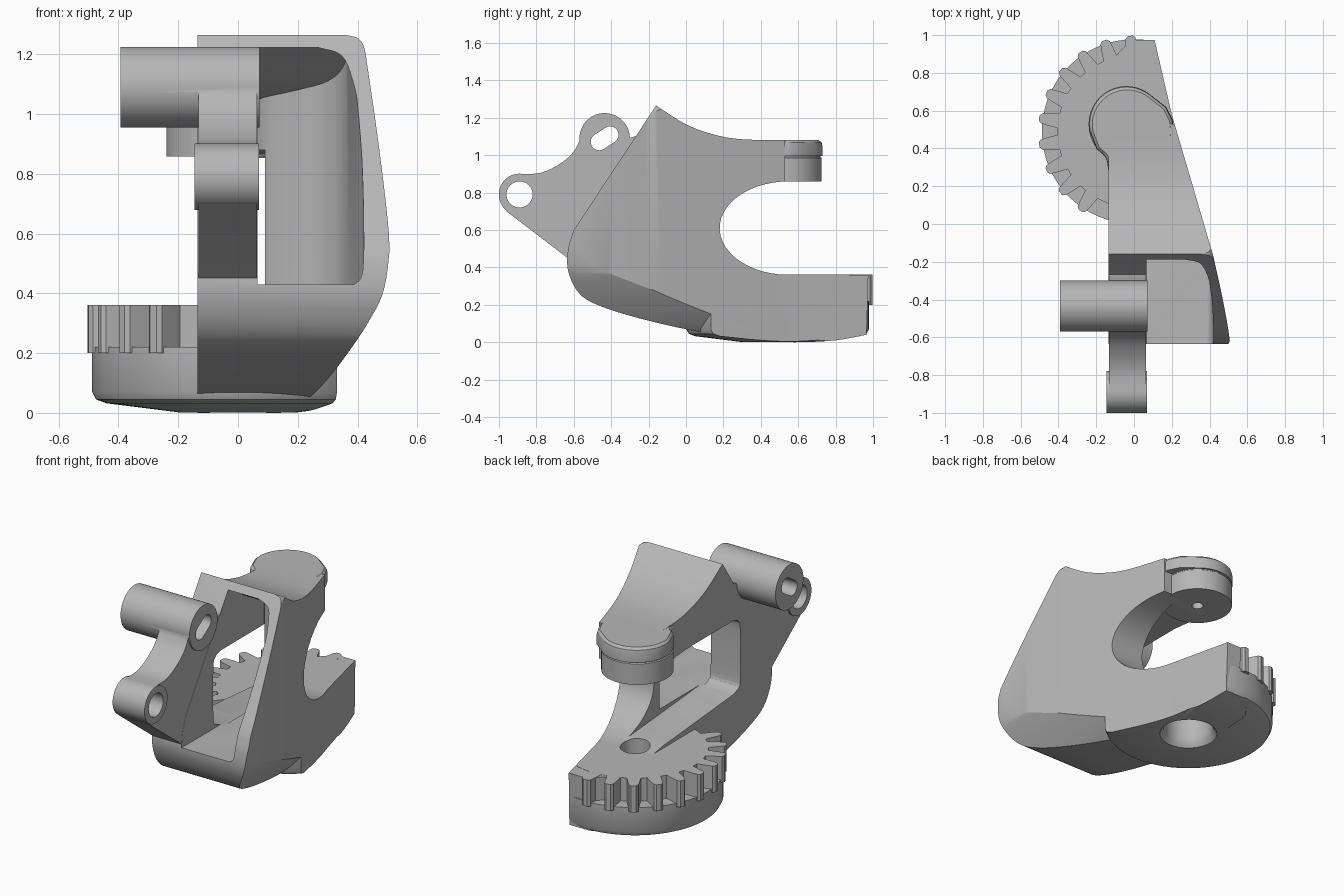
import bpy, bmesh
from math import sin, cos, radians
from mathutils import Vector

cube = bpy.data.objects.get("Cube")
if cube:
    bpy.data.objects.remove(cube, do_unlink=True)

grey = bpy.data.materials.new("plain_grey")
grey.use_nodes = True
grey.diffuse_color = (0.47, 0.47, 0.47, 1)
for node in grey.node_tree.nodes:
    if node.type == 'BSDF_PRINCIPLED':
        node.inputs["Base Color"].default_value = grey.diffuse_color


def smooth(pts, n=5):
    """Open Catmull-Rom curve through the points."""
    p = [Vector(q) for q in pts]
    p = [2 * p[0] - p[1]] + p + [2 * p[-1] - p[-2]]
    out = []
    for a, b, c, d in zip(p, p[1:], p[2:], p[3:]):
        for i in range(n):
            t = i / n
            out.append(tuple(0.5 * (2 * b + (c - a) * t + (2 * a - 5 * b + 4 * c - d) * t ** 2
                                    + (3 * b - a - 3 * c + d) * t ** 3)))
    return out + [tuple(pts[-1])]


def arc(cx, cy, rx, ry, a0, a1, n=24):
    angles = [radians(a0 + (a1 - a0) * i / n) for i in range(n + 1)]
    return [(cx + rx * cos(a), cy + ry * sin(a)) for a in angles]


def circle(cx, cy, r, n=48):
    return arc(cx, cy, r, r, 0, 360, n)[:-1]


def loft(name, rings):
    """Solid skinned through rings of equal length."""
    bm = bmesh.new()
    rows = [[bm.verts.new(v) for v in ring] for ring in rings]
    for lo, hi in zip(rows, rows[1:]):
        for i in range(len(lo)):
            bm.faces.new((lo[i - 1], lo[i], hi[i], hi[i - 1]))
    bm.faces.new(rows[0])
    bm.faces.new(rows[-1])
    bmesh.ops.recalc_face_normals(bm, faces=bm.faces)
    mesh = bpy.data.meshes.new(name)
    bm.to_mesh(mesh)
    bm.free()
    mesh.materials.append(grey)
    obj = bpy.data.objects.new(name, mesh)
    bpy.context.collection.objects.link(obj)
    return obj


def prism(name, pts, axis, lo, hi):
    place = {'x': lambda a, b, h: (h, a, b),
             'y': lambda a, b, h: (a, h, b),
             'z': lambda a, b, h: (a, b, h)}[axis]
    return loft(name, [[place(a, b, h) for a, b in pts] for h in (lo, hi)])


def lathe(name, cx, cy, profile):
    return loft(name, [[(x, y, z) for x, y in circle(cx, cy, r, 64)] for r, z in profile])


def combine(obj, other, operation, keep=False):
    mod = obj.modifiers.new("combine", 'BOOLEAN')
    mod.operation = operation
    mod.solver = 'EXACT'
    mod.object = other
    bpy.context.view_layer.objects.active = obj
    bpy.ops.object.modifier_apply(modifier=mod.name)
    if not keep:
        bpy.data.objects.remove(other, do_unlink=True)


# Outer shell: plan outline trimmed by the side and front outlines
flank = smooth([(.515, -.75), (.505, -.6), (.47, -.4), (.42, -.17)]) + [(.2, .58), (.11, .97), (.05, 1.2)]
shell = prism("shell", flank + [(-.02, 1.2), (-.02, .97), (-.135, .85), (-.135, -.75)], 'z', -.1, 1.4)

roof = smooth([(-.16, 1.265), (0, 1.165), (.15, 1.11), (.3, 1.085), (.53, 1.08)])
throat = [(.53, .86)] + arc(.55, .61, .37, .25, 95, 270)
belly = smooth([(.965, .04), (.8, .01), (.6, 0), (.4, .005), (.1, .05), (-.2, .115),
                (-.45, .19), (-.57, .26), (-.63, .38), (-.63, .5), (-.6, .6)])
side = prism("side_outline", roof + throat + [(.975, .36)] + belly, 'x', -1, 1)
combine(shell, side, 'INTERSECT')

edge = smooth([(.36, 1.265), (.405, 1.25), (.43, 1.19), (.47, .95), (.5, .74), (.51, .6), (.49, .42),
               (.44, .31), (.36, .19), (.28, .09), (.21, .03), (.13, -.005)])
front = prism("front_outline", [(-.3, 1.3), (.3, 1.3)] + edge + [(.1, -.05), (-.3, -.05)], 'y', -2, 2)
combine(shell, front, 'INTERSECT')

# Hollow behind the sloping front opening
inner = smooth([(.42, -.9), (.42, -.55), (.405, -.35), (.36, -.1), (.3, .0), (.2, .06), (.1, .12), (.065, .16)])
cavity = prism("cavity", [(.065, -.9)] + inner, 'z', .3, 1.5)
ceiling = prism("ceiling", [(-1, .43), (.4, .43), (.4, 1.02)]
                + smooth([(.3, 1.03), (.15, 1.05), (0, 1.11), (-.17, 1.225)]) + [(-1, 1.9)], 'x', -.5, .9)
combine(cavity, ceiling, 'INTERSECT')
mouth = smooth([(.37, .42), (.41, .45), (.42, .52), (.42, .7), (.405, 1.0),
                (.375, 1.14), (.34, 1.2), (.27, 1.222)])
mouth = prism("mouth", [(-.2, .42)] + mouth + [(-.2, 1.222)], 'y', -2, 2)
combine(cavity, mouth, 'INTERSECT')
combine(shell, cavity, 'DIFFERENCE')

# Hinge plate with two tubular lugs
web = smooth([(-.89, .9), (-.78, .905), (-.68, .95), (-.6, 1.02), (-.55, 1.12)])
plate = prism("hinge_plate", [(-.96, .70), (-.62, .44), (-.5, .33), (-.1, .33), (-.1, 1.1), (-.24, 1.11),
                              (-.31, 1.09), (-.4, 1.12)] + web[::-1] + [(-.96, .8)], 'x', -.132, .064)
for y, z, r, lo, hi in ((-.89, .79, .111, -.145, .07), (-.435, 1.09, .135, -.393, .072)):
    combine(plate, prism("lug", circle(y, z, r), 'x', lo, hi), 'UNION')

combine(plate, prism("pin_hole", circle(-.89, .79, .07), 'x', -1, 1), 'DIFFERENCE')
slot = arc(.035, 0, .045, .045, -90, 90, 12) + arc(-.035, 0, .045, .045, 90, 270, 12)
tilt = radians(33)
slot = [(-.435 + a * cos(tilt) - b * sin(tilt), 1.09 + a * sin(tilt) + b * cos(tilt)) for a, b in slot]
combine(plate, prism("slot_hole", slot, 'x', -1, 1), 'DIFFERENCE')

# Window through the plate side, running back into the throat
window = smooth([(-.26, .43), (-.31, .45), (-.33, .5), (-.33, .8), (-.31, .86), (-.26, .88)])
window = prism("window", window + [(.2, .88), (.5, .85), (.5, .37), (.3, .385)], 'x', -.5, .09)
combine(shell, window, 'DIFFERENCE', keep=True)
combine(plate, window, 'DIFFERENCE')

# Lower disc and the toothed wheel on it, trimmed by the flank
disc = lathe("lower_disc", 0, .49, [(.2, .002), (.44, .032), (.475, .045), (.488, .07), (.488, .22)])
teeth = []
for k in range(10):
    for offset, r in ((-5.5, .405), (-4, .46), (-3, .495), (-1.5, .507),
                      (1.5, .507), (3, .495), (4, .46), (5.5, .405)):
        a = radians(92 + 16 * k + offset)
        teeth.append((r * cos(a), .49 + r * sin(a)))
rest = arc(0, .49, .405, .405, 250, 440, 30)
gear = prism("toothed_wheel", teeth + rest, 'z', .2, .361)
trim = prism("flank_trim", flank + [(-1, 1.2), (-1, -.75)], 'z', -1, 2)
combine(disc, trim, 'INTERSECT', keep=True)
combine(gear, trim, 'INTERSECT')

# Stepped pivot hole through the lower arm
bore = lathe("pivot_hole", 0, .49, [(.17, -.05), (.165, .005), (.145, .03), (.138, .06),
                                    (.138, .24), (.083, .24), (.083, .6)])
for part in (shell, disc):
    combine(part, bore, 'DIFFERENCE', keep=True)
combine(gear, bore, 'DIFFERENCE')

# Rounded end of the upper arm with the pad below it
cap_outline = smooth([(-.135, .28), (-.15, .35), (-.2, .4)]) + arc(-.04, .53, .2, .2, 190, 48) \
    + [(.17, .62), (.205, .55), (.21, .5), (.2, .3)]
rings = []
for z, scale in ((.995, 1), (1.045, 1), (1.068, .98), (1.081, .92)):
    rings.append([(-.0 + x * scale, .48 + (y - .48) * scale, z) for x, y in cap_outline])
cap = loft("upper_arm_end", rings)
pad = lathe("upper_pad", -.04, .525, [(.2, .858), (.2, .985), (.194, .99), (.194, 1.03)])
pin = prism("pad_hole", circle(-.04, .525, .033, 24), 'z', .8, .96)
combine(shell, pin, 'DIFFERENCE', keep=True)
combine(pad, pin, 'DIFFERENCE')

# Smooth shading with sharp edges kept
bpy.ops.object.select_all(action='DESELECT')
for part in (shell, plate, disc, gear, cap, pad):
    part.select_set(True)
bpy.context.view_layer.objects.active = shell
bpy.ops.object.shade_smooth_by_angle(angle=radians(28))
